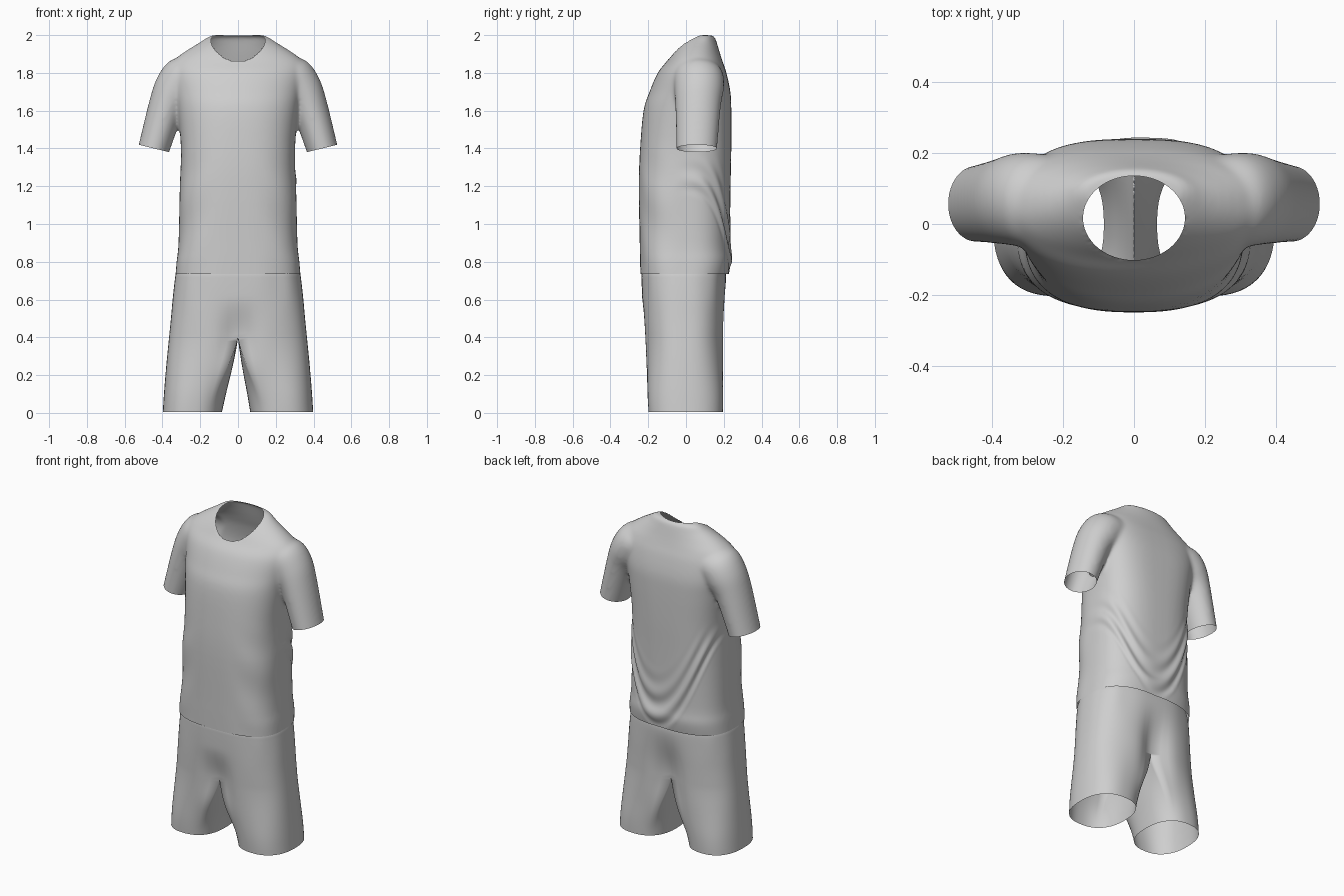
import bpy, bmesh, math
from mathutils import Vector

if "Cube" in bpy.data.objects:
    bpy.data.objects.remove(bpy.data.objects["Cube"])

fabric = bpy.data.materials.new("light_grey_fabric")
fabric.use_nodes = True
GREY = (0.62, 0.62, 0.62, 1)
fabric.diffuse_color = GREY
fabric.node_tree.nodes["Principled BSDF"].inputs["Base Color"].default_value = GREY


def clamp(v):
    return max(0.0, min(1.0, v))


def ease(v):
    v = clamp(v)
    return v * v * (3 - 2 * v)


def spow(v, p):
    return math.copysign(abs(v) ** p, v)


def spline(rows, steps):
    """Smooth in-between rows that pass through every given row."""
    out = []
    for i in range(len(rows) - 1):
        quad = [rows[max(0, min(len(rows) - 1, i + k))] for k in (-1, 0, 1, 2)]
        for s in range(steps):
            t = s / steps
            out.append(tuple(
                b + 0.5 * t * (c - a + t * (2 * a - 5 * b + 4 * c - d + t * (3 * (b - c) + d - a)))
                for a, b, c, d in zip(*quad)))
    return out + [rows[-1]]


def loft(bm, rings):
    """Closed tube through rings of points, capped at both ends."""
    vs = [[bm.verts.new(p) for p in ring] for ring in rings]
    n = len(vs[0])
    faces = [bm.faces.new((lo[j], lo[(j + 1) % n], hi[(j + 1) % n], hi[j]))
             for lo, hi in zip(vs, vs[1:]) for j in range(n)]
    faces += [bm.faces.new(vs[0][::-1]), bm.faces.new(vs[-1])]
    bmesh.ops.recalc_face_normals(bm, faces=faces)


def finish(bm, name):
    mesh = bpy.data.meshes.new(name)
    bm.to_mesh(mesh)
    bm.free()
    mesh.materials.append(fabric)
    mesh.shade_smooth()
    obj = bpy.data.objects.new(name, mesh)
    bpy.context.collection.objects.link(obj)
    return obj


SEG = 64
ANGLES = [2 * math.pi * j / SEG for j in range(SEG)]

# Shirt body: height, half width, front y, back y, front squareness, back squareness
body = [
    (0.68, 0.335, -0.24, 0.215, 2.9, 2.7),
    (0.80, 0.325, -0.243, 0.238, 2.9, 2.7),
    (0.90, 0.315, -0.245, 0.232, 2.8, 2.7),
    (1.20, 0.308, -0.25, 0.236, 2.6, 2.7),
    (1.40, 0.302, -0.243, 0.24, 2.5, 2.8),
    (1.60, 0.32, -0.225, 0.24, 2.3, 3.0),
    (1.70, 0.337, -0.193, 0.235, 2.2, 3.0),
    (1.80, 0.355, -0.15, 0.214, 2.1, 2.8),
    (1.86, 0.345, -0.103, 0.194, 2.1, 2.5),
    (1.91, 0.285, -0.068, 0.178, 2.1, 2.2),
    (1.96, 0.205, -0.025, 0.163, 2.1, 2.1),
    (1.99, 0.16, 0.025, 0.152, 2.1, 2.1),
    (2.0, 0.135, 0.05, 0.135, 2.0, 2.0),
]
bm = bmesh.new()
rings = []
for z, w, yf, yb, nf, nb in spline(body, 4):
    yc, ry = (yf + yb) / 2, (yb - yf) / 2
    ring = []
    for a in ANGLES:
        p = 2 / (nb if math.sin(a) > 0 else nf)
        ring.append((w * spow(math.cos(a), p), yc + ry * spow(math.sin(a), p), z))
    rings.append(ring)
loft(bm, rings)

# Sleeves: centre x, centre y, centre z, half width, half depth, tilt of the ring
sleeve = [
    (0.215, 0.06, 1.79, 0.112, 0.13, 1.02),
    (0.28, 0.066, 1.772, 0.122, 0.134, 0.85),
    (0.33, 0.069, 1.715, 0.116, 0.131, 0.62),
    (0.378, 0.064, 1.62, 0.097, 0.12, 0.36),
    (0.445, 0.057, 1.40, 0.083, 0.108, 0.24),
    (0.458, 0.056, 1.35, 0.081, 0.107, 0.24),
]
for side in (1, -1):
    rings = []
    for x, y, z, rx, ry, tilt in spline(sleeve, 5):
        rings.append([(side * (x + rx * math.cos(a) * math.cos(tilt)), y + ry * math.sin(a),
                       z + rx * math.cos(a) * math.sin(tilt)) for a in ANGLES])
    loft(bm, rings)
shirt = finish(bm, "shirt")

# Fuse body and sleeves into one cloth surface
fuse = shirt.modifiers.new("fuse", 'REMESH')
fuse.mode = 'VOXEL'
fuse.voxel_size = 0.009
soften = shirt.modifiers.new("soften", 'SMOOTH')
soften.factor = 0.5
soften.iterations = 20
bm = bmesh.new()
bm.from_object(shirt, bpy.context.evaluated_depsgraph_get())
shirt.modifiers.clear()

# Sagging folds low on the back, soft drag lines on the front sides
bm.normal_update()
for v in bm.verts:
    x, y, z = v.co
    if z < 1.5 and abs(x) < 0.345:
        calm = ease((1.45 - z) / 0.25)
        sag = z - 5.5 * x * x + 0.3 * x
        back = ease((y + 0.08) / 0.2)
        band = ease((sag - 0.7) / 0.08) * ease((1.15 - sag) / 0.35)
        front = ease(-y / 0.15) * ease((abs(x) - 0.1) / 0.15)
        v.co += v.normal * calm * (
            0.007 * back * band * math.sin(44 * sag + 1.5 * math.sin(9 * x) + 3)
            + 0.003 * front * math.sin(20 * z + 14 * abs(x)))


def trim(point, normal, keep):
    """Cut cleanly along a plane, only among the faces that pass the test."""
    faces = [f for f in bm.faces if keep(f.calc_center_median())]
    geom = set(faces)
    for f in faces:
        geom.update(f.verts)
        geom.update(f.edges)
    bmesh.ops.bisect_plane(bm, geom=list(geom), plane_co=point, plane_no=normal, clear_outer=True)


# Open hem and cuffs
trim((0, 0, 0.735), (0, 0, -1), lambda c: c.z < 0.9)
for side in (1, -1):
    trim((side * 0.445, 0, 1.40), (side * math.sin(0.24), 0, -math.cos(0.24)),
         lambda c: c.x * side > 0.345 and 1.2 < c.z < 1.55)

# Open round neck, with the rim pulled onto a clean oval
NX, NY, NC = 0.144, 0.119, 0.017


def neck_radius(p):
    return math.hypot(p.x / NX, (p.y - NC) / NY)


hole = [f for f in bm.faces
        if f.calc_center_median().z > 1.75 and neck_radius(f.calc_center_median()) < 1]
bmesh.ops.delete(bm, geom=hole, context='FACES')
for v in bm.verts:
    if v.is_boundary and v.co.z > 1.75:
        r = neck_radius(v.co)
        v.co.x /= r
        v.co.y = NC + (v.co.y - NC) / r
bm.to_mesh(shirt.data)
bm.free()
shirt.data.shade_smooth()

# Shorts: height, half width, front y, back y, inner leg x (share of the hem gap)
CROTCH = 0.40
legs = [
    (0.005, 0.398, -0.198, 0.195, 1.0),
    (0.10, 0.392, -0.205, 0.198, 0.75),
    (0.20, 0.384, -0.211, 0.2, 0.46),
    (0.30, 0.375, -0.217, 0.203, 0.2),
    (CROTCH, 0.365, -0.223, 0.205, 0.0),
    (0.50, 0.355, -0.228, 0.207, 0.0),
    (0.60, 0.346, -0.232, 0.21, 0.0),
    (0.70, 0.335, -0.235, 0.212, 0.0),
    (0.74, 0.328, -0.234, 0.21, 0.0),
    (0.80, 0.305, -0.222, 0.205, 0.0),
]
OUT, INN, WRAP, BOXY = 40, 16, 0.6, 0.84


def leg_ring(row, side, gap):
    z, w, yf, yb, share = row
    inner = max(0.0, share) * gap
    yc, ry = (yf + yb) / 2, (yb - yf) / 2
    ex, rx = (w + inner) / 2, (w - inner) / 2
    rounding = ease((CROTCH + 0.02 - z) / 0.4) if z < CROTCH - 0.001 else 0.0
    front_dip = 0.18 * ease(1 - abs(z - CROTCH) / 0.22)
    back_dip = 0.26 * ease(1 - abs(z - CROTCH) / 0.32)
    gather = 0.02 * ease((z - 0.5) / 0.2)
    points = []
    for j in range(OUT + INN):
        if j <= OUT:
            a = math.pi * j / OUT
            phi = -math.pi / 2 - WRAP + a * (1 + 2 * WRAP / math.pi)
            x = inner + (w - inner) * math.sin(a) ** 0.75 if 0 < j < OUT else inner
            dy = -ry * spow(math.cos(a), 0.75)
            dip = front_dip if dy < 0 else back_dip
            dy *= 1 - dip * math.exp(-((x - inner) / 0.08) ** 2)
            dy *= 1 + gather * math.sin(9 * a) * math.sin(a)
        else:
            t = (j - OUT) / INN
            phi = math.pi / 2 + WRAP + t * (math.pi - 2 * WRAP)
            x, dy = inner, ry * ((1 - back_dip) * (1 - t) - (1 - front_dip) * t)
        x += rounding * (ex + rx * spow(math.cos(phi), BOXY) - x)
        dy += rounding * (ry * spow(math.sin(phi), BOXY) - dy)
        points.append(Vector((side * x, yc + dy, z)))
    return points


bm = bmesh.new()
for side, gap in ((1, 0.065), (-1, 0.085)):
    rows = spline(legs, 5)
    vs = [[bm.verts.new(p) for p in leg_ring(r, side, gap)] for r in rows]
    for i in range(len(rows) - 1):
        below = rows[i + 1][0] <= CROTCH + 0.001
        for j in range(OUT + INN if below else OUT):
            k = (j + 1) % (OUT + INN)
            quad = (vs[i][j], vs[i][k], vs[i + 1][k], vs[i + 1][j])
            bm.faces.new(quad if side > 0 else quad[::-1])
bmesh.ops.remove_doubles(bm, verts=bm.verts, dist=0.0002)
loose = [v for v in bm.verts if not v.link_faces]
bmesh.ops.delete(bm, geom=loose, context='VERTS')
finish(bm, "shorts")
